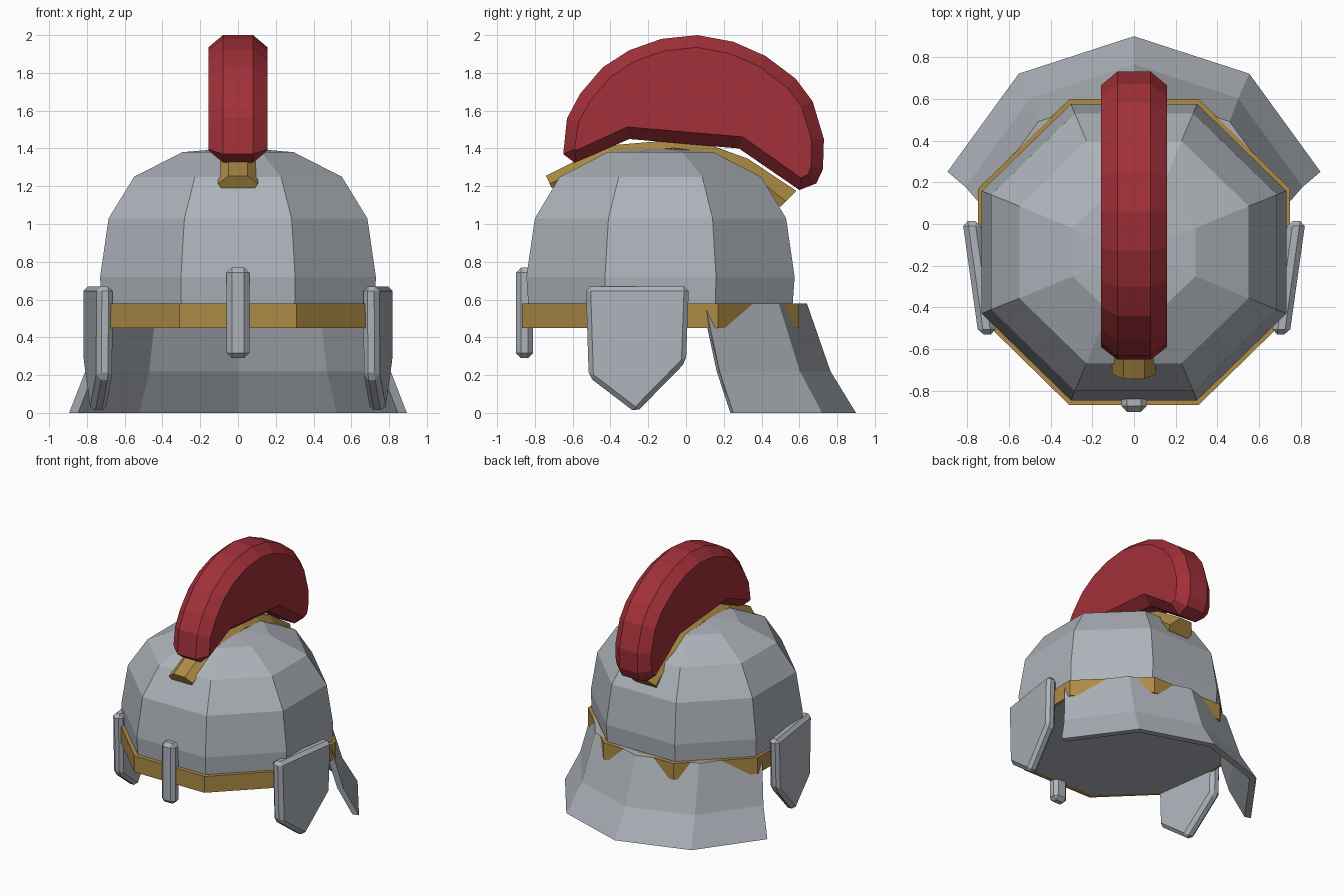
import bpy, bmesh
from math import sin, cos, pi, radians
from mathutils import Vector

if "Cube" in bpy.data.objects:
    bpy.data.objects.remove(bpy.data.objects["Cube"])


def material(name, rgb):
    m = bpy.data.materials.new(name)
    m.diffuse_color = (*rgb, 1)
    m.use_nodes = True
    m.node_tree.nodes["Principled BSDF"].inputs["Base Color"].default_value = m.diffuse_color
    return m


gold = material("gold", (0.42, 0.26, 0.06))
red = material("red", (0.36, 0.03, 0.04))
grey = material("steel", (0.42, 0.45, 0.49))


def finish(name, bm, mat, bevel=0):
    bmesh.ops.recalc_face_normals(bm, faces=bm.faces)
    if bevel:
        bmesh.ops.bevel(bm, geom=bm.edges[:], offset=bevel, segments=1,
                        affect='EDGES', clamp_overlap=True)
    me = bpy.data.meshes.new(name)
    bm.to_mesh(me)
    bm.free()
    me.materials.append(mat)
    ob = bpy.data.objects.new(name, me)
    bpy.context.collection.objects.link(ob)
    return ob


def loft(name, rings, mat, caps=True, loop=False, bevel=0):
    """Join closed rings of points; cap the ends or loop back to the start."""
    bm = bmesh.new()
    vs = [[bm.verts.new(p) for p in r] for r in rings]
    n = len(vs[0])
    pairs = list(zip(vs, vs[1:])) + ([(vs[-1], vs[0])] if loop else [])
    for a, b in pairs:
        for i in range(n):
            j = (i + 1) % n
            bm.faces.new((a[i], a[j], b[j], b[i]))
    if caps and not loop:
        bm.faces.new(vs[0])
        bm.faces.new(vs[-1])
    return finish(name, bm, mat, bevel)


CY = -0.135


def octagon(x, y, z):
    """Octagon with half-widths x and y across its flats."""
    k = cos(pi / 8)
    return [(x / k * cos(pi / 8 + i * pi / 4), CY + y / k * sin(pi / 8 + i * pi / 4) , z)
            for i in range(8)]


# Faceted dome, closed underneath
dome = [(.725, .70, .45), (.725, .70, .58), (.73, .71, .72), (.685, .665, 1.03),
        (.55, .533, 1.25), (.295, .28, 1.38), (.01, .01, 1.405)]
loft("dome", [octagon(*d) for d in dome], grey)

# Gold brow band
loft("brow_band", [octagon(.748, .733, .45), octagon(.748, .733, .58),
                   octagon(.72, .695, .58), octagon(.72, .695, .45)], gold, loop=True)

# Flared neck guard: wall section swept around a decagon arc
section = [(.78, -.14, .58), (.85, -.085, .22), (.94, -.04, 0),
           (.89, -.04, 0), (.80, -.085, .22), (.73, -.14, .58)]
loft("neck_guard", [[(r * sin(radians(a)), c + r * cos(radians(a)), z) for r, c, z in section]
                    for a in (-72, -36, 0, 36, 72)], grey)

# Cheek plates, mirrored and turned slightly inward at the front
outline = [(-.53, .67), (.015, .67), (0, .27), (-.265, 0), (-.515, .19)]
for side, name in ((1, "cheek_plate_right"), (-1, "cheek_plate_left")):
    loft(name, [[(side * (x + .14 * y), y, z) for y, z in outline] for x in (.735, .82)],
         grey, bevel=.025)

# Nose guard
loft("nose_guard", [[(x, y, z) for x, y in ((-.06, -.9), (.06, -.9), (.06, -.81), (-.06, -.81))]
                    for z in (.29, .77)], grey, bevel=.027)

# Gold crest rail: trapezoid section following the dome, given as base and top points
rail = [((-.71, 1.19), (-.742, 1.255)), ((-.40, 1.35), (-.42, 1.415)),
        ((-.06, 1.38), (-.06, 1.445)), ((.14, 1.35), (.15, 1.41)),
        ((.29, 1.27), (.33, 1.345)), ((.50, 1.09), (.585, 1.175))]
rings = []
for b, t in rail:
    b, t = Vector(b), Vector(t)
    m = b.lerp(t, .35)
    rings.append([(x, *p) for x, p in ((-.09, b), (-.105, m), (-.05, t),
                                      (.05, t), (.105, m), (.09, b))])
loft("crest_rail", rings, gold)

# Red crest: fan outline, chamfered towards both sides
fan = [(-.65, 1.37), (-.63, 1.56), (-.56, 1.69), (-.44, 1.83), (-.30, 1.92), (-.13, 1.98),
       (.06, 2.0), (.25, 1.965), (.42, 1.89), (.58, 1.77), (.67, 1.65), (.73, 1.45),
       (.725, 1.29), (.69, 1.215), (.60, 1.18), (.28, 1.40), (-.30, 1.45), (-.59, 1.325)]
pts = [Vector(p) for p in fan]


def inset(d):
    out = []
    for i, p in enumerate(pts):
        a = (p - pts[i - 1]).normalized()
        b = (pts[(i + 1) % len(pts)] - p).normalized()
        t = (a + b).normalized()
        out.append(p + Vector((t.y, -t.x)) * d)
    return out


loft("crest", [[(x, *p) for p in inset(d)]
               for x, d in ((-.157, .065), (-.08, 0), (.08, 0), (.157, .065))], red)
